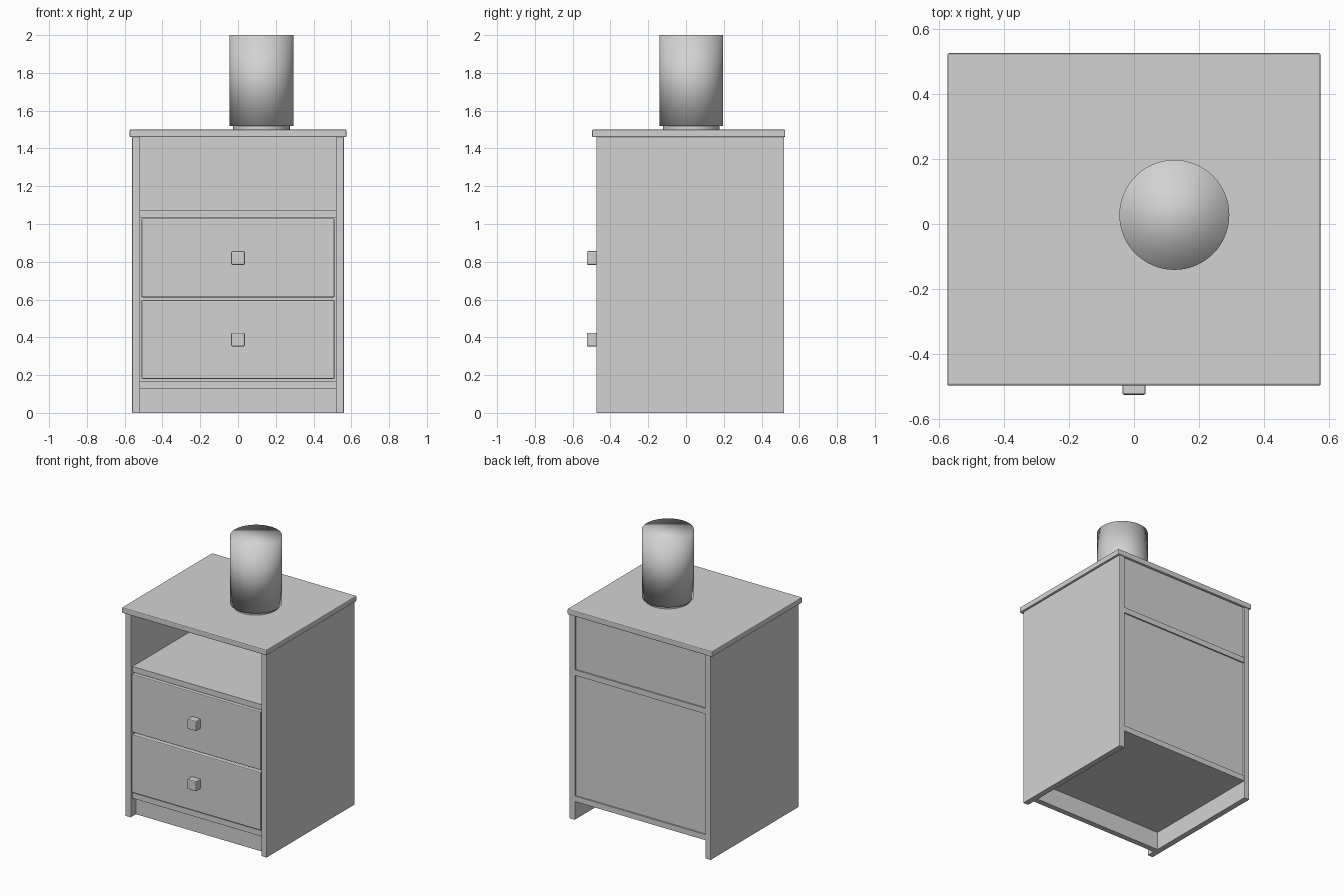
import bpy

if "Cube" in bpy.data.objects:
    bpy.data.objects.remove(bpy.data.objects["Cube"])

grey = bpy.data.materials.new("light_grey")
grey.diffuse_color = (0.65, 0.65, 0.65, 1.0)
grey.use_nodes = True
grey.node_tree.nodes["Principled BSDF"].inputs["Base Color"].default_value = grey.diffuse_color


def box(name, x, y, z, bevel=0.0):
    """Box from (min, max) ranges on each axis, optionally with bevelled edges."""
    bpy.ops.mesh.primitive_cube_add(size=1)
    ob = bpy.context.object
    ob.name = name
    for v in ob.data.vertices:
        v.co = [r[0] if c < 0 else r[1] for c, r in zip(v.co, (x, y, z))]
    if bevel:
        m = ob.modifiers.new("bevel", 'BEVEL')
        m.width = bevel
        m.segments = 2
    ob.data.materials.append(grey)
    return ob


def cylinder(name, r, z0, z1, cx=0.124, cy=0.028):
    bpy.ops.mesh.primitive_cylinder_add(
        vertices=64, radius=r, depth=z1 - z0, location=(cx, cy, (z0 + z1) / 2))
    ob = bpy.context.object
    ob.name = name
    ob.data.materials.append(grey)
    return ob


INNER = (-0.518, 0.518)

# Carcass
box("table_top", (-0.574, 0.574), (-0.497, 0.525), (1.46, 1.50), 0.006)
for side, s in (("left", -1), ("right", 1)):
    box(side + "_side_panel", tuple(sorted((s * 0.518, s * 0.56))),
        (-0.475, 0.52), (0.0, 1.46), 0.002)
box("niche_shelf", INNER, (-0.455, 0.518), (1.035, 1.075))
box("bottom_shelf", INNER, (-0.455, 0.518), (0.13, 0.17))
box("back_panel", INNER, (0.49, 0.508), (0.13, 1.46))
box("kick_board", INNER, (-0.415, -0.375), (0.0, 0.13))

# Drawers with square knobs
for name, z0, z1, kz in (("lower", 0.18, 0.597, 0.388), ("upper", 0.612, 1.03, 0.82)):
    box(name + "_drawer_front", (-0.511, 0.511), (-0.473, -0.433), (z0, z1), 0.006)
    box(name + "_drawer_knob", (-0.036, 0.036), (-0.525, -0.472),
        (kz - 0.036, kz + 0.036), 0.006)

# Lamp: thin foot and a smooth drum
cylinder("lamp_foot", 0.15, 1.498, 1.525).select_set(True)
bpy.ops.object.shade_smooth_by_angle()
drum = cylinder("lamp_drum", 0.169, 1.52, 2.0)
drum.data.shade_smooth()
